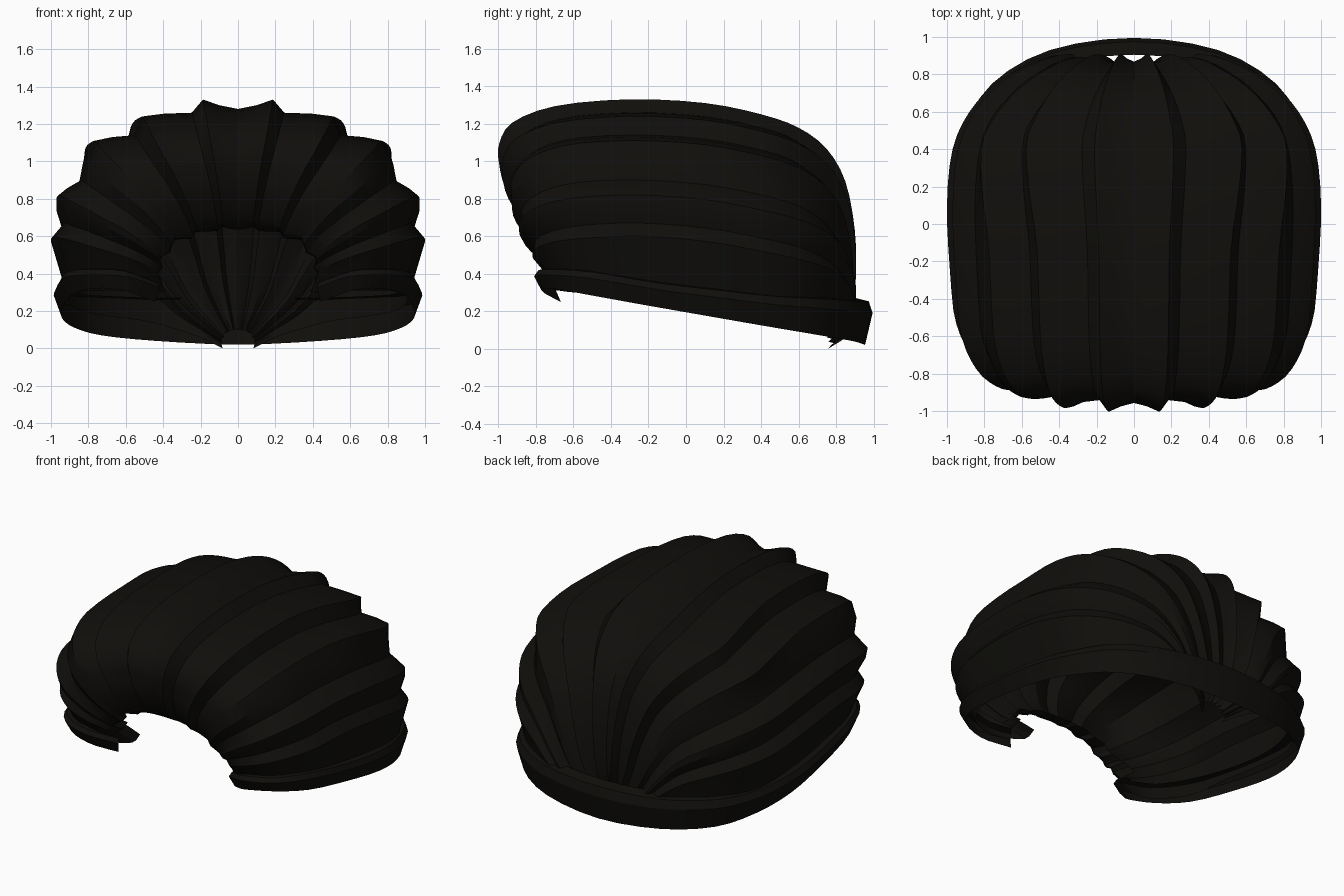
import bpy, bmesh
from mathutils import Vector

if "Cube" in bpy.data.objects:
    bpy.data.objects.remove(bpy.data.objects["Cube"])

mat = bpy.data.materials.new("near_black")
mat.diffuse_color = (0.005, 0.0045, 0.0035, 1)
mat.use_nodes = True
mat.node_tree.nodes["Principled BSDF"].inputs["Base Color"].default_value = mat.diffuse_color


def spline(pts, n):
    """Catmull-Rom through points, n steps per span."""
    pts = [Vector(p) for p in pts]
    ext = [2 * pts[0] - pts[1]] + pts + [2 * pts[-1] - pts[-2]]
    out = []
    for i in range(1, len(ext) - 2):
        a, b, c, d = ext[i - 1:i + 3]
        for k in range(n):
            t = k / n
            out.append(0.5 * (2 * b + (c - a) * t + (2 * a - 5 * b + 4 * c - d) * t * t
                              + (3 * b - a - 3 * c + d) * t ** 3))
    return out + [pts[-1]]


def clamp(v):
    return max(0, min(1, v))


def skin(name, rows, closed=False, angle=25):
    """Bridge rows of points into a surface."""
    bm = bmesh.new()
    vs = [[bm.verts.new(p) for p in r] for r in rows]
    n = len(rows[0])
    for a, b in zip(vs, vs[1:]):
        for j in range(n if closed else n - 1):
            k = (j + 1) % n
            bm.faces.new((a[j], a[k], b[k], b[j]))
    bmesh.ops.recalc_face_normals(bm, faces=bm.faces)
    me = bpy.data.meshes.new(name)
    bm.to_mesh(me)
    bm.free()
    ob = bpy.data.objects.new(name, me)
    bpy.context.collection.objects.link(ob)
    me.materials.append(mat)
    bpy.context.view_layer.objects.active = ob
    ob.select_set(True)
    bpy.ops.object.shade_smooth_by_angle(angle=angle * 3.14159 / 180)
    ob.select_set(False)
    return ob


# Pleated half cross-section from crown to side: x, z, recess at the ends
half = [(0, .98, .05), (.1, 1.0, .03), (.19, 1.03, 0), (.25, .96, .06), (.4, .955, .04),
        (.52, .94, 0), (.56, .84, .07), (.68, .83, .04), (.78, .81, .02), (.83, .7, .02),
        (.85, .6, .05), (.92, .56, .03), (.97, .52, 0), (.97, .46, 0), (.94, .37, .04),
        (1.0, .3, 0), (.97, .2, .02), (.94, .1, .03), (.91, 0, .04)]
profile = [(-x, z, d) for x, z, d in half[:0:-1]] + half

# Sections front to back: y, centre height, width scale, height scale
sections = [(-.71, .31, .45, .33), (-.84, .30, .43, .37), (-.96, .31, .54, .52),
            (-1.0, .31, .66, .66), (-1.0, .31, .76, .76), (-.93, .31, .87, .87),
            (-.7, .30, .95, .965), (-.3, .30, .985, 1), (.1, .27, 1, 1.01),
            (.4, .22, .97, 1.0), (.6, .19, .88, .96), (.75, .17, .74, .87),
            (.85, .15, .57, .72), (.90, .12, .43, .5), (.905, .09, .32, .29),
            (.87, .05, .2, .17), (.79, .0, .09, .1)]
rows = []
for y, zc, sx, sz in spline(sections, 3):
    front = clamp((.1 - y) / .7)
    face = clamp((-.55 - y) / .4)
    back = clamp((y - .5) / .3)
    bump = max(0, 1 - abs(y - .45) / .55) * .16
    row = []
    for x, z, d in profile:
        wide = 1 + bump * clamp((z - .7) / .2)
        py = (y + front * .2 * max(0, 1 - z / .65) + face * (d + .17 * abs(x * sx) ** 2)
              - back * d * .8)
        row.append([x * sx * wide, py, max(0, zc + z * sz)])
    rows.append(row)
skin("pleated_wrap", rows)

# Band around the lower edge, dropping toward the back: x, y, bottom, top
side = [(.42, -.70, .25, .36), (.60, -.81, .31, .42), (.80, -.74, .32, .43),
        (.93, -.52, .285, .42), (.975, -.15, .22, .36), (.98, .2, .16, .32),
        (.91, .5, .11, .29), (.76, .75, .07, .28), (.45, .93, .04, .27)]
path = spline(side + [(0, .995, .02, .27)] + [(-x, y, b, t) for x, y, b, t in side[::-1]], 3)
# Band section: outward offset, height fraction
cut = [(-.09, 1), (-.02, .93), (0, .68), (-.04, 0)]
rows = []
for i, (x, y, b, t) in enumerate(path):
    p, q = path[max(i - 1, 0)], path[min(i + 1, len(path) - 1)]
    out = Vector((q[1] - p[1], p[0] - q[0])).normalized()
    rows.append([(x + out.x * o, y + out.y * o, b + (t - b) * f) for o, f in cut])
skin("lower_band", rows, angle=20)
